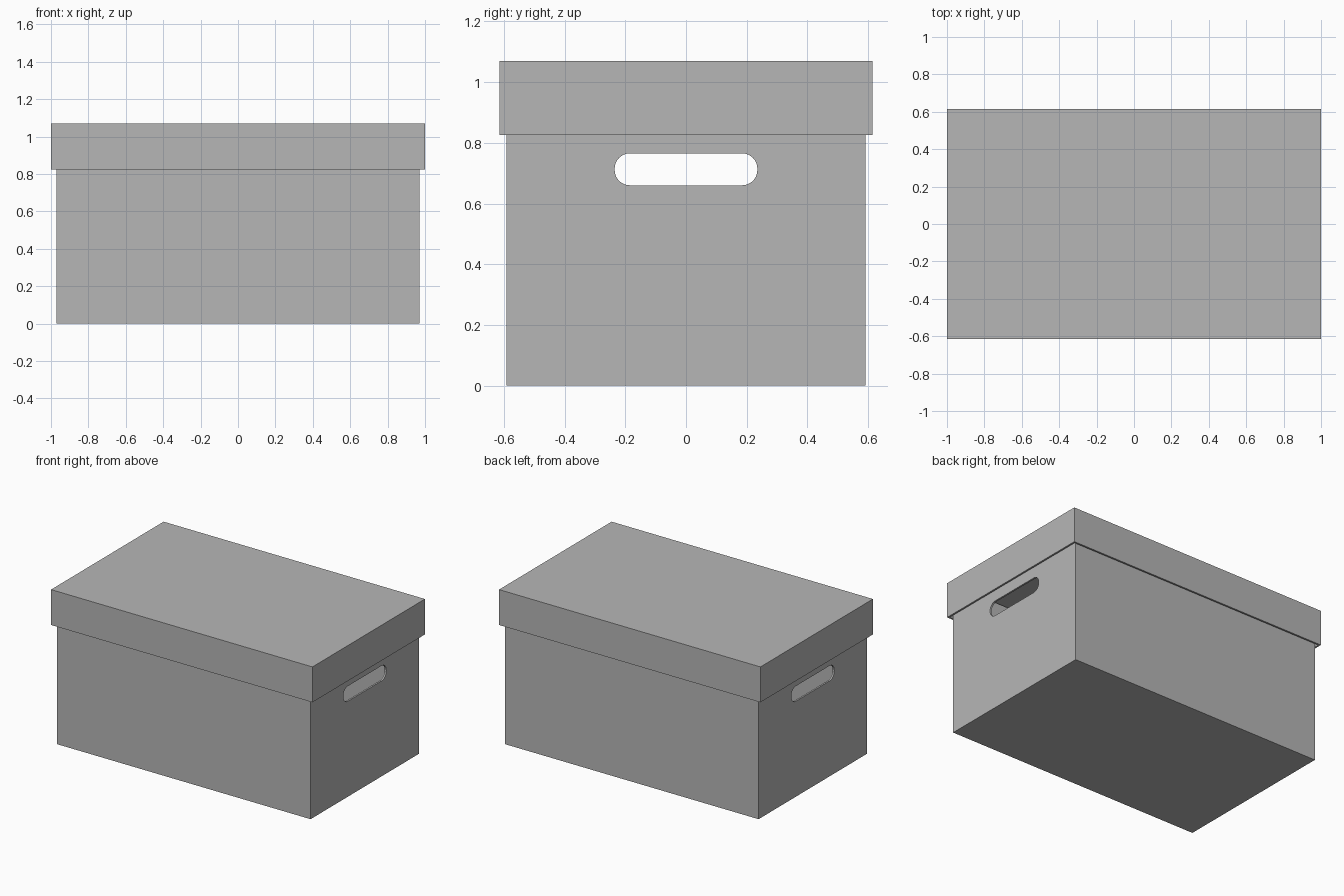
import bpy, bmesh
from mathutils import Matrix

default = bpy.data.objects.get("Cube")
if default:
    bpy.data.objects.remove(default, do_unlink=True)

# Single cardboard colour
GREY = (0.47, 0.47, 0.47, 1)
card = bpy.data.materials.new("grey_card")
card.use_nodes = True
card.diffuse_color = GREY
card.node_tree.nodes["Principled BSDF"].inputs["Base Color"].default_value = GREY

WALL = 0.012


def block(name, size, z0, open_side=0, bevel=0.0):
    """Block standing on z0; open_side removes the top (1) or bottom (-1) face."""
    bm = bmesh.new()
    place = Matrix.Translation((0, 0, z0 + size[2] / 2)) @ Matrix.Diagonal((*size, 1))
    bmesh.ops.create_cube(bm, size=1, matrix=place)
    if bevel:
        along_x = [e for e in bm.edges
                   if abs(e.verts[0].co.x - e.verts[1].co.x) > size[0] / 2]
        bmesh.ops.bevel(bm, geom=along_x, offset=bevel, segments=8,
                        profile=0.5, affect='EDGES')
    bm.normal_update()
    if open_side:
        gone = [f for f in bm.faces if f.normal.z * open_side > 0.9]
        bmesh.ops.delete(bm, geom=gone, context='FACES_ONLY')
    mesh = bpy.data.meshes.new(name)
    bm.to_mesh(mesh)
    bm.free()
    mesh.materials.append(card)
    obj = bpy.data.objects.new(name, mesh)
    bpy.context.collection.objects.link(obj)
    return obj


def thicken(obj):
    mod = obj.modifiers.new("card_thickness", 'SOLIDIFY')
    mod.thickness = WALL
    mod.offset = -1
    mod.use_even_offset = True


# Open-topped box, reaching up to the underside of the lid
box = block("box_body", (1.94, 1.184, 1.05), 0, open_side=1)
thicken(box)

# Lid with a skirt, open below
lid = block("lid", (2, 1.23, 0.245), 0.825, open_side=-1)
thicken(lid)

# Rounded hand holes through both end walls
cutter = block("handle_cutter", (2.4, 0.47, 0.105), 0.66, bevel=0.05)
cutter.hide_render = True
cut = box.modifiers.new("hand_holes", 'BOOLEAN')
cut.operation = 'DIFFERENCE'
cut.solver = 'EXACT'
cut.object = cutter

# Bake the modifiers and drop the cutter
for obj in (box, lid):
    bpy.context.view_layer.update()
    graph = bpy.context.evaluated_depsgraph_get()
    baked = bpy.data.meshes.new_from_object(obj.evaluated_get(graph))
    obj.modifiers.clear()
    obj.data = baked
    baked.name = obj.name
bpy.data.objects.remove(cutter, do_unlink=True)
